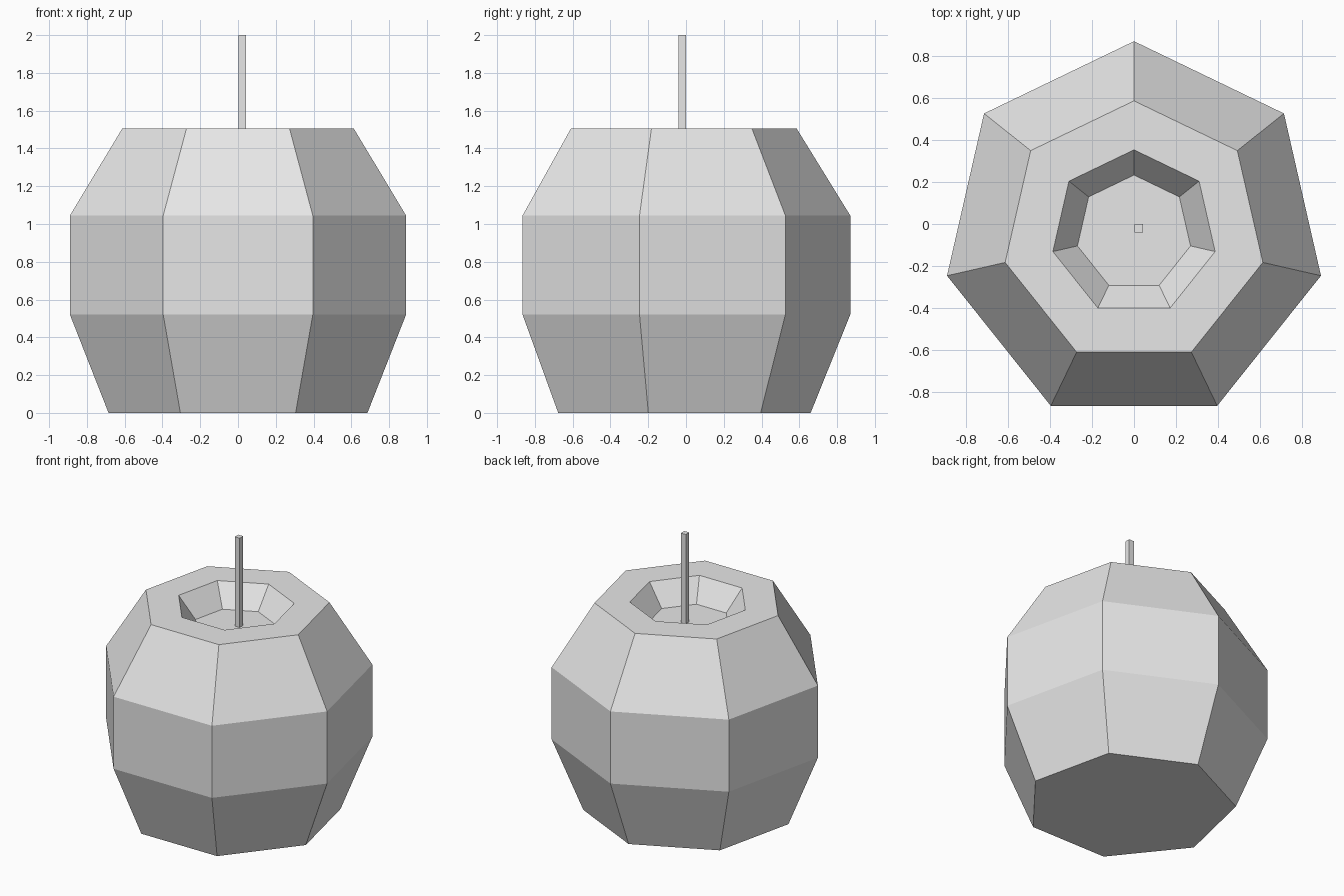
import bpy
import bmesh
from math import cos, sin, pi

if "Cube" in bpy.data.objects:
    bpy.data.objects.remove(bpy.data.objects["Cube"], do_unlink=True)

SIDES = 7
CENTRE_Y = -0.043
BODY_PROFILE = [  # radius, height, from the base up and into the hollow
    (0.703, 0.0), (0.9126, 0.52), (0.9126, 1.045),
    (0.629, 1.505), (0.396, 1.505), (0.276, 1.35),
]

grey = bpy.data.materials.new("plain light grey")
grey.use_nodes = True
grey.diffuse_color = (0.8, 0.8, 0.8, 1)
grey.node_tree.nodes["Principled BSDF"].inputs["Base Color"].default_value = (0.8, 0.8, 0.8, 1)


def finish(bm, name):
    """Turn a bmesh into a flat-shaded object."""
    bmesh.ops.recalc_face_normals(bm, faces=bm.faces)
    mesh = bpy.data.meshes.new(name)
    bm.to_mesh(mesh)
    bm.free()
    mesh.materials.append(grey)
    obj = bpy.data.objects.new(name, mesh)
    bpy.context.collection.objects.link(obj)
    return obj


def ring(bm, radius, z):
    """Seven-sided ring with one corner pointing to the back."""
    angles = [pi / 2 + 2 * pi * i / SIDES for i in range(SIDES)]
    return [bm.verts.new((radius * cos(a), CENTRE_Y + radius * sin(a), z)) for a in angles]


# Fruit body with a sunken hollow on top
bm = bmesh.new()
rings = [ring(bm, r, z) for r, z in BODY_PROFILE]
for low, high in zip(rings, rings[1:]):
    for i in range(SIDES):
        j = (i + 1) % SIDES
        bm.faces.new((low[i], low[j], high[j], high[i]))
bm.faces.new(rings[0][::-1])
bm.faces.new(rings[-1])
finish(bm, "fruit_body")

# Thin square stem rising from the hollow
bm = bmesh.new()
bmesh.ops.create_cube(bm, size=1)
bmesh.ops.scale(bm, vec=(0.04, 0.04, 0.65), verts=bm.verts)
stem = finish(bm, "stem")
stem.location = (0.022, -0.02, 1.675)
